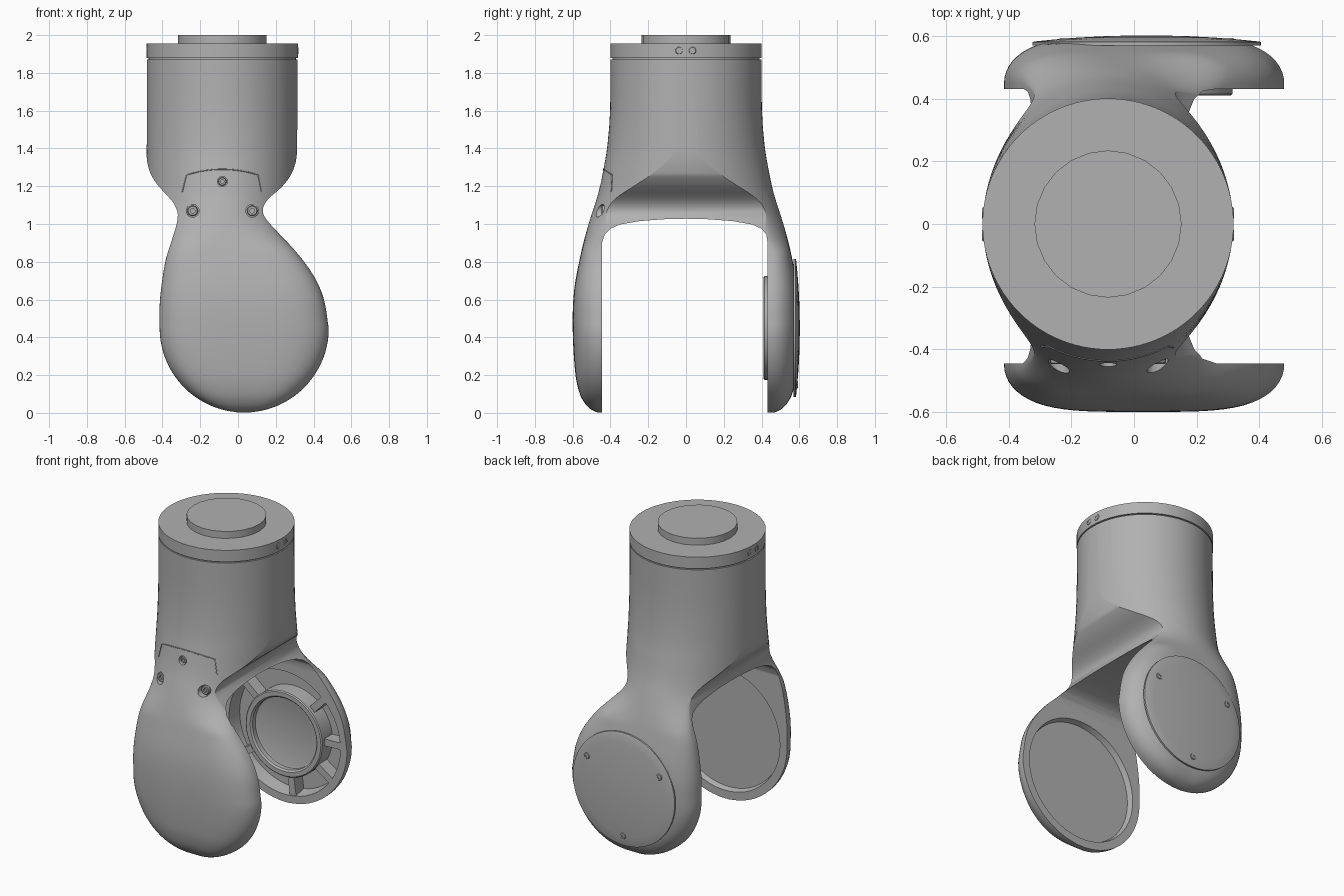
import bpy, bmesh, math
from mathutils import Vector

if "Cube" in bpy.data.objects:
    bpy.data.objects.remove(bpy.data.objects["Cube"], do_unlink=True)

grey = bpy.data.materials.new("satin grey")
grey.use_nodes = True
grey.diffuse_color = (0.44, 0.44, 0.44, 1)
grey.node_tree.nodes["Principled BSDF"].inputs["Base Color"].default_value = (0.44, 0.44, 0.44, 1)

AXIS_X, PAD_X, PAD_Z, PAD_R = -0.083, 0.033, 0.45, 0.448


def finish(name, bm, smooth=True):
    bmesh.ops.remove_doubles(bm, verts=bm.verts, dist=1e-5)
    bmesh.ops.recalc_face_normals(bm, faces=bm.faces)
    mesh = bpy.data.meshes.new(name)
    bm.to_mesh(mesh)
    bm.free()
    mesh.materials.append(grey)
    ob = bpy.data.objects.new(name, mesh)
    bpy.context.collection.objects.link(ob)
    if smooth:
        shade(ob)
    return ob


def activate(ob):
    bpy.ops.object.select_all(action='DESELECT')
    ob.select_set(True)
    bpy.context.view_layer.objects.active = ob


def shade(ob):
    activate(ob)
    bpy.ops.object.shade_smooth_by_angle(angle=math.radians(32))


def lathe(name, profile, centre, axis, sides=64):
    """Spin (radius, height) points about an axis through centre."""
    bm = bmesh.new()
    rings = []
    for r, h in profile:
        ring = []
        for i in range(sides):
            a = 2 * math.pi * i / sides
            c, s = r * math.cos(a), r * math.sin(a)
            p = {'X': (h, c, s), 'Y': (c, h, s), 'Z': (c, s, h)}[axis]
            ring.append(bm.verts.new(Vector(p) + Vector(centre)))
        rings.append(ring)
    for a, b in zip(rings, rings[1:]):
        for i in range(sides):
            j = (i + 1) % sides
            bm.faces.new((a[i], a[j], b[j], b[i]))
    return finish(name, bm)


def disc(name, r, h0, h1, centre, axis, sides=64):
    return lathe(name, [(0, h0), (r, h0), (r, h1), (0, h1)], centre, axis, sides)


def screw(name, r, top, out, centre, axis):
    """Screw head with a socket; out is the sign of the facing direction."""
    d = -out
    prof = [(0, top + d * .012), (r * .45, top + d * .012), (r * .45, top),
            (r * .85, top), (r, top + d * .004), (r, top + d * .03), (0, top + d * .03)]
    return lathe(name, prof, centre, axis, 18)


def cut(ob, cutter):
    mod = ob.modifiers.new("cut", 'BOOLEAN')
    mod.operation, mod.solver, mod.object = 'DIFFERENCE', 'EXACT', cutter
    activate(ob)
    bpy.ops.object.modifier_apply(modifier=mod.name)
    bpy.data.objects.remove(cutter, do_unlink=True)


def curve(table, z):
    """Smooth interpolation through (z, value) points."""
    n = len(table)
    k = max(i for i in range(n - 1) if table[i][0] <= z or i == 0)
    (z0, v0), (z1, v1) = table[k], table[k + 1]

    def slope(i):
        a, b = table[max(i - 1, 0)], table[min(i + 1, n - 1)]
        return (b[1] - a[1]) / (b[0] - a[0])
    w = z1 - z0
    t = min(max((z - z0) / w, 0), 1)
    return ((2*t**3 - 3*t*t + 1) * v0 + (t**3 - 2*t*t + t) * w * slope(k)
            + (3*t*t - 2*t**3) * v1 + (t**3 - t*t) * w * slope(k + 1))


LEFT = [(.45, -.415), (.6, -.413), (.8, -.385), (.9, -.355), (1, -.325), (1.06, -.32),
        (1.12, -.348), (1.2, -.42), (1.26, -.46), (1.34, -.482), (1.45, -.4825), (1.9, -.4825)]
RIGHT = [(.45, .48), (.6, .455), (.7, .415), (.8, .35), (.9, .265), (1, .17), (1.06, .132),
         (1.12, .15), (1.2, .235), (1.26, .28), (1.34, .308), (1.45, .313), (1.9, .3165)]
DEPTH = [(0, .465), (.02, .505), (.05, .535), (.1, .562), (.2, .585), (.45, .6), (.65, .592),
         (.85, .555), (.95, .53), (1.05, .5), (1.15, .468), (1.25, .445), (1.4, .418),
         (1.6, .402), (1.9, .4)]


def span(z):
    if z < PAD_Z:
        w = math.sqrt(max(PAD_R**2 - (PAD_Z - z)**2, .0009))
        return PAD_X - w, PAD_X + w
    return curve(LEFT, z), curve(RIGHT, z)


def surf(x, z):
    """Half depth of the body: rounded pad below, round barrel above."""
    x0, x1 = span(z)
    yo = curve(DEPTH, z)
    t = min(abs((2 * x - x0 - x1) / (x1 - x0)), 1)
    edge = min(.45, yo)
    pad = edge + (yo - edge) * math.sqrt(1 - t**4)
    barrel = max(yo * math.sqrt(max(1 - ((x - AXIS_X) / .4)**2, 0)), .01)
    b = min(max((z - .85) / .25, 0), 1)
    b = b * b * (3 - 2 * b)
    return pad * (1 - b) + barrel * b


# Fork body: barrel and both arms as one loft
rows = [max(PAD_Z * (1 - math.cos(i * math.pi / 44)), .002) for i in range(22)]
rows += [PAD_Z + .02 * i for i in range(48)]
rows += [1.42 + .0904 * i for i in range(6)]
N = 36
bm = bmesh.new()
loops = []
for z in rows:
    x0, x1 = span(z)
    xs = [(x0 + x1) / 2 + (x1 - x0) / 2 * math.sin(math.pi * (i / N - .5)) for i in range(N + 1)]
    pts = [(x, -surf(x, z), z) for x in xs]
    pts += [(x, min(surf(x, z), .578), z) for x in reversed(xs)]
    loops.append([bm.verts.new(p) for p in pts])
for a, b in zip(loops, loops[1:]):
    for i in range(len(a)):
        j = (i + 1) % len(a)
        bm.faces.new((a[i], a[j], b[j], b[i]))
bm.faces.new(loops[0])
bm.faces.new(loops[-1])
body = finish("fork_body", bm, smooth=False)

# Gap between the arms
arch = [(-.445, -.2), (-.445, .9), (-.43, .945), (-.4, .975), (-.35, .997), (-.25, 1.015), (-.12, 1.025),
        (0, 1.028), (.12, 1.025), (.25, 1.015), (.35, .997), (.4, .975), (.425, .945), (.432, .9), (.432, -.2)]
bm = bmesh.new()
sides = [[bm.verts.new((x, y, z)) for y, z in arch] for x in (-.8, .8)]
for s in sides:
    bm.faces.new(s)
for i in range(len(arch)):
    j = (i + 1) % len(arch)
    bm.faces.new((sides[0][i], sides[0][j], sides[1][j], sides[1][i]))
cut(body, finish("gap_cutter", bm))

# Recesses on the inner faces of the pads
pad = (PAD_X, 0, PAD_Z)
cut(body, lathe("front_recess", [(0, -.48), (.385, -.48), (.41, -.4), (0, -.4)], pad, 'Y'))
cut(body, lathe("back_recess", [(0, .52), (.385, .52), (.405, .4), (0, .4)], pad, 'Y'))

# Neck screws in counterbored holes
for i, (x, z) in enumerate([(-.083, 1.225), (-.24, 1.07), (.075, 1.07)]):
    y = -surf(x, z)
    cut(body, disc("hole", .034 if i else .027, y - .1, y + .025, (x, 0, z), 'Y', 24))
    screw("neck_screw", .028 if i else .022, y + .008, -1, (x, 0, z), 'Y')
shade(body)

# Access panel seam on the front neck
seam = bpy.data.curves.new("panel_seam", 'CURVE')
seam.dimensions = '3D'
seam.bevel_depth = .003
spline = seam.splines.new('POLY')
path = [(AXIS_X + .19 * k / 10, 1.29 - .03 * (k / 10)**2) for k in range(-10, 11)]
path = [(-.295, 1.17)] + path + [(.125, 1.17)]
spline.points.add(len(path) - 1)
for p, (x, z) in zip(spline.points, path):
    p.co = (x, -surf(x, z), z, 1)
seam.materials.append(grey)
bpy.context.collection.objects.link(bpy.data.objects.new("panel_seam", seam))

# Top collar, seam core and hub
top = (AXIS_X, 0, 0)
disc("seam_core", .39, 1.84, 1.9, top, 'Z')
disc("top_collar", .401, 1.88, 1.955, top, 'Z', 96)
disc("top_hub", .235, 1.95, 2.0, top, 'Z', 24)
for side in (-1, 1):
    for y in (-.036, .034):
        screw("collar_screw", .02, side * .402, side, (AXIS_X, y, 1.918), 'X')

# Domed cover plate on the back pad
cover = (.04, 0, PAD_Z)
dome = [(0, .57), (.365, .57), (.365, .581)]
dome += [(r, .603 - .02 * (r / .36)**2) for r in (.36, .3, .22, .12, 0)]
lathe("back_cover", dome, cover, 'Y', 72)
for deg in (30, 150, 270):
    a = math.radians(deg)
    screw("cover_screw", .02, .594, 1,
          (.04 + .3 * math.cos(a), 0, PAD_Z + .3 * math.sin(a)), 'Y')

# Bearing ring inside the back pad
lathe("bearing_ring", [(.275, .53), (.275, .416), (.268, .41), (.24, .41), (.23, .42),
                       (.23, .45), (.215, .455), (0, .455)], cover, 'Y')

# Radial ribs around the ring
for deg in (2, 46, 140, 215, 278, 325):
    bm = bmesh.new()
    bmesh.ops.create_cube(bm, size=1)
    for v in bm.verts:
        v.co = Vector((.33 + v.co.x * .14, .483 + v.co.y * .09, v.co.z * .045))
    rib = finish("radial_rib", bm, smooth=False)
    rib.location = pad
    rib.rotation_euler = (0, -math.radians(deg), 0)
